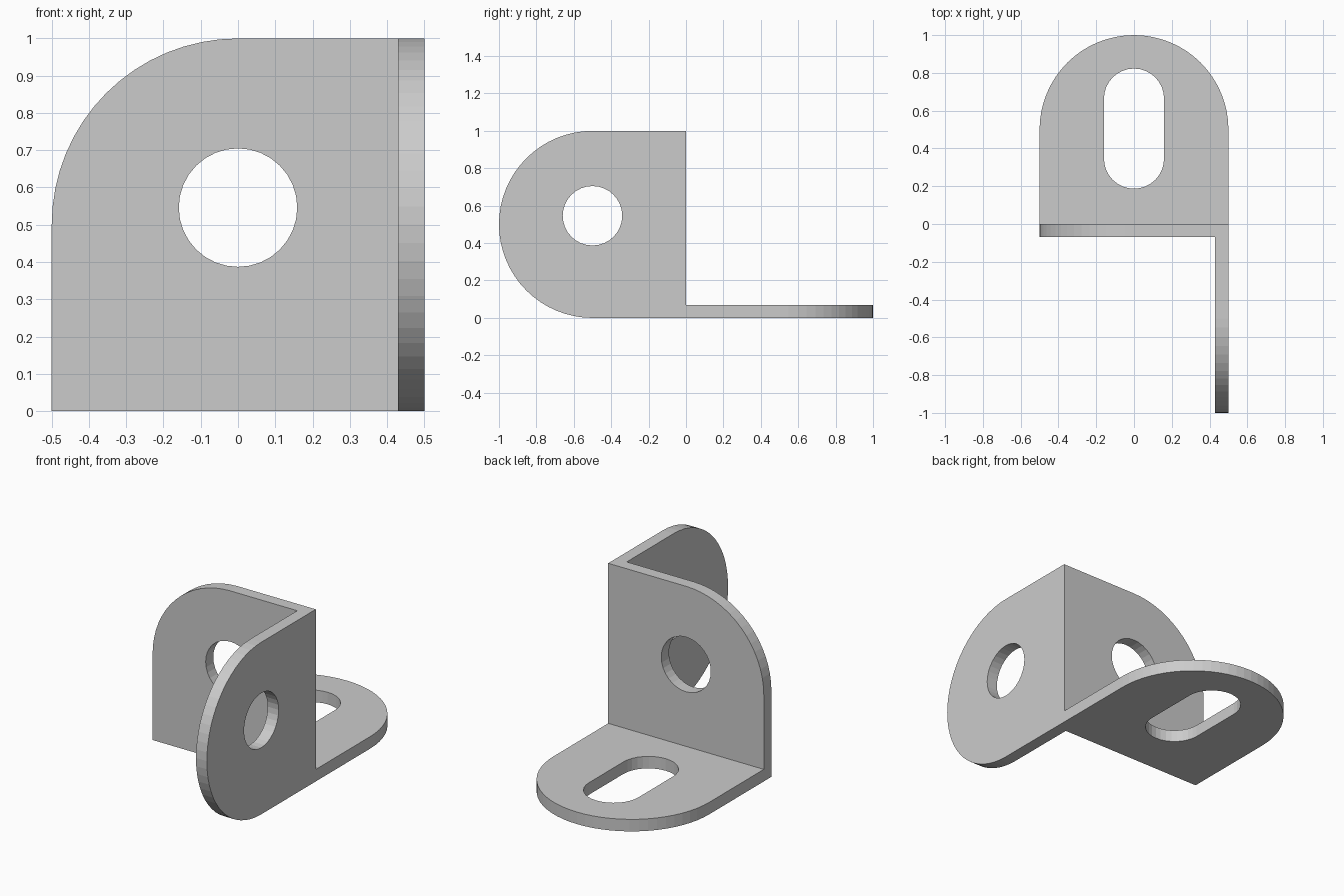
import bpy, bmesh
from math import sin, cos, pi
from mathutils import Matrix

if "Cube" in bpy.data.objects:
    bpy.data.objects.remove(bpy.data.objects["Cube"])

T = 0.07    # plate thickness
R = 0.5     # rounded end radius
HR = 0.159  # hole radius


def arc(cx, cy, r, a0, a1, n):
    return [(cx + r * cos(a0 + (a1 - a0) * i / n),
             cy + r * sin(a0 + (a1 - a0) * i / n)) for i in range(n + 1)]


def plate(name, outer, hole, matrix):
    """Flat outline with one hole in local XY, extruded by T along local +Z."""
    bm = bmesh.new()
    for loop in (outer, hole):
        vs = [bm.verts.new((x, y, 0)) for x, y in loop]
        for a, b in zip(vs, vs[1:] + vs[:1]):
            bm.edges.new((a, b))
    bmesh.ops.triangle_fill(bm, edges=bm.edges[:], use_beauty=True, normal=(0, 0, 1))
    ext = bmesh.ops.extrude_face_region(bm, geom=bm.faces[:], use_keep_orig=True)
    top = [g for g in ext["geom"] if isinstance(g, bmesh.types.BMVert)]
    bmesh.ops.translate(bm, verts=top, vec=(0, 0, T))
    bm.transform(matrix)
    bmesh.ops.recalc_face_normals(bm, faces=bm.faces[:])
    me = bpy.data.meshes.new(name)
    bm.to_mesh(me)
    bm.free()
    ob = bpy.data.objects.new(name, me)
    bpy.context.collection.objects.link(ob)
    return ob


def axes(x, y, z, origin):
    m = Matrix((x, y, z)).transposed().to_4x4()
    m.translation = origin
    return m


round_hole = arc(0, 0.546, HR, 0, 2 * pi * 31 / 32, 31)
slot = arc(0, 0.664, HR, 0, pi, 16) + arc(0, 0.346, HR, pi, 2 * pi, 16)

# Upright back plate with one rounded top corner
back = plate("back_plate",
             [(-R, 0), (R, 0), (R, 1)] + arc(0, 0.5, R, pi / 2, pi, 16),
             round_hole, axes((1, 0, 0), (0, 0, 1), (0, -1, 0), (0, 0, 0)))

# Side plate with a semicircular front end
side = plate("side_plate",
             [(R, 0), (R, 1)] + arc(0, 0.5, R, pi / 2, 3 * pi / 2, 32),
             round_hole, axes((0, 1, 0), (0, 0, 1), (1, 0, 0), (R - T, -0.5, 0)))

# Base plate with a semicircular rear end and a slot
base = plate("base_plate",
             [(-R, 0), (R, 0)] + arc(0, 0.5, R, 0, pi, 32),
             slot, axes((1, 0, 0), (0, 1, 0), (0, 0, 1), (0, 0, 0)))

# Weld the three plates where they meet
for part in (side, base):
    mod = back.modifiers.new("weld_" + part.name, "BOOLEAN")
    mod.operation = "UNION"
    mod.solver = "EXACT"
    mod.object = part
dg = bpy.context.evaluated_depsgraph_get()
mesh = bpy.data.meshes.new_from_object(back.evaluated_get(dg))
back.modifiers.clear()
back.data = mesh
back.name = "corner_bracket"
for part in (side, base):
    bpy.data.objects.remove(part)
